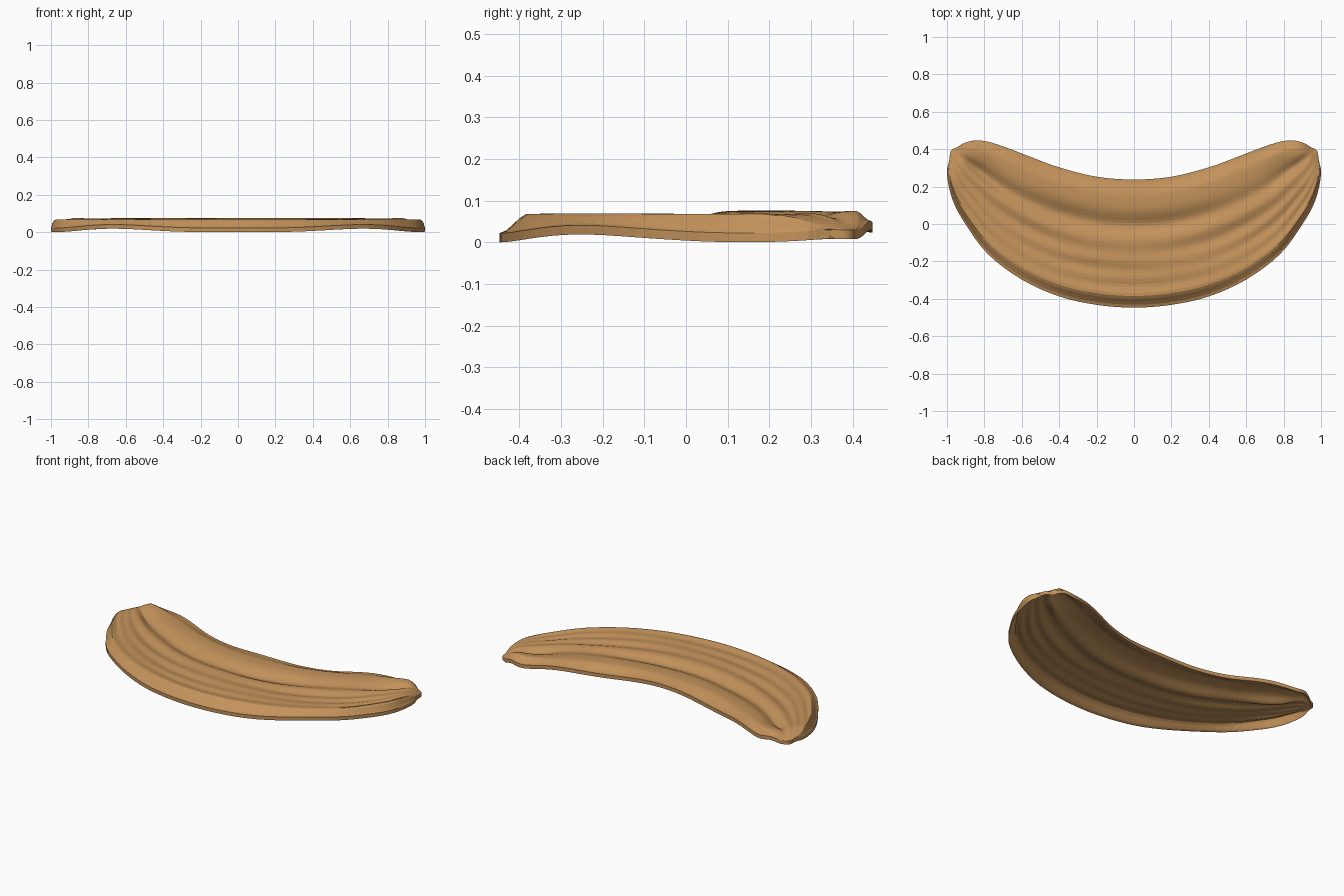
import bpy, bmesh, math
from mathutils import Vector

if "Cube" in bpy.data.objects:
    bpy.data.objects.remove(bpy.data.objects["Cube"], do_unlink=True)

# Half outline, from the middle to the tip
OUTER = [(0, -.445), (.2, -.43), (.4, -.385), (.6, -.295), (.78, -.16),
         (.9, 0), (.97, .13), (1, .27), (.985, .35)]
INNER = [(0, .24), (.2, .255), (.4, .305), (.55, .36), (.68, .41),
         (.78, .442), (.85, .449), (.91, .434), (.95, .41)]
# Depth of the grooves across the width: (position, depth)
GROOVES = [(.17, .010), (.29, .012), (.43, .014), (.64, .022)]
COLUMNS, ROWS, THICKNESS = 32, 44, .022


def spline(points, t):
    """Smooth curve through points, mirrored at its start; t is 0 to 1."""
    pts = [Vector(p) for p in points]
    pts = [Vector((-pts[1].x, pts[1].y))] + pts + [2 * pts[-1] - pts[-2]]
    f = t * (len(points) - 1)
    i = min(int(f), len(points) - 2)
    f -= i
    a, b, c, d = pts[i:i + 4]
    return .5 * (2 * b + (c - a) * f + (2 * a - 5 * b + 4 * c - d) * f * f
                 + (3 * b - a - 3 * c + d) * f ** 3)


def smooth(t):
    t = max(0, min(1, t))
    return t * t * (3 - 2 * t)


def bell(x, centre, width):
    return math.exp(-((x - centre) / width) ** 2)


def height(s, v):
    """Top surface: a low dome with lengthwise grooves and a wavy rim."""
    t = abs(s)
    z = .078 + .004 * bell(v, .84, .12)
    fade = 1 - smooth((t - .6) / .35)
    for centre, depth in GROOVES:
        swing = 1 + .35 * math.sin(9 * s + 11 * centre)
        z -= depth * swing * fade * bell(v, centre, .045 + .05 * centre)
    # Deeper hollows towards the back
    z -= .020 * bell(s, -.24, .16) * bell(v, .64, .09)
    z -= .010 * bell(t, .58, .1) * bell(v, .72, .12)
    # Turned-down front, back and ends
    front = .028 + .019 * bell(t, .42, .17)
    back = .058 + .007 * math.cos(14 * s)
    z = front + (z - front) * smooth(v / .11 + .02)
    z = back + (z - back) * smooth((1 - v) / .13)
    return z + (.036 - z) * smooth((t - .76) / .24)


# Curved slab
bm = bmesh.new()
grid = []
for i in range(-COLUMNS, COLUMNS + 1):
    s = i / COLUMNS
    side = -1 if s < 0 else 1
    a, b = spline(OUTER, abs(s)), spline(INNER, abs(s))
    column = []
    for j in range(ROWS + 1):
        v = j / ROWS
        p = a.lerp(b, v)
        # Round off the blunt tip
        bulge = .012 * smooth((abs(s) - .85) / .15) * math.sin(math.pi * v)
        column.append(bm.verts.new((side * (p.x + bulge), p.y + bulge, height(s, v))))
    grid.append(column)
for left, right in zip(grid, grid[1:]):
    for j in range(ROWS):
        bm.faces.new((left[j], right[j], right[j + 1], left[j + 1]))

# Thickness, straight down
result = bmesh.ops.extrude_face_region(bm, geom=bm.faces[:], use_keep_orig=True)
lower = [g for g in result["geom"] if isinstance(g, bmesh.types.BMVert)]
bmesh.ops.translate(bm, verts=lower, vec=(0, 0, -THICKNESS))
bmesh.ops.recalc_face_normals(bm, faces=bm.faces[:])

# Stand on the ground and centre
for axis in range(3):
    values = [v.co[axis] for v in bm.verts]
    shift = min(values) if axis == 2 else (min(values) + max(values)) / 2
    for v in bm.verts:
        v.co[axis] -= shift

mesh = bpy.data.meshes.new("curved_slab")
bm.to_mesh(mesh)
bm.free()
slab = bpy.data.objects.new("curved_slab", mesh)
bpy.context.collection.objects.link(slab)

# Tan colour
tan = bpy.data.materials.new("warm_tan")
tan.use_nodes = True
colour = (.55, .29, .105, 1)
tan.diffuse_color = colour
shader = next(n for n in tan.node_tree.nodes if n.type == "BSDF_PRINCIPLED")
shader.inputs["Base Color"].default_value = colour
mesh.materials.append(tan)
